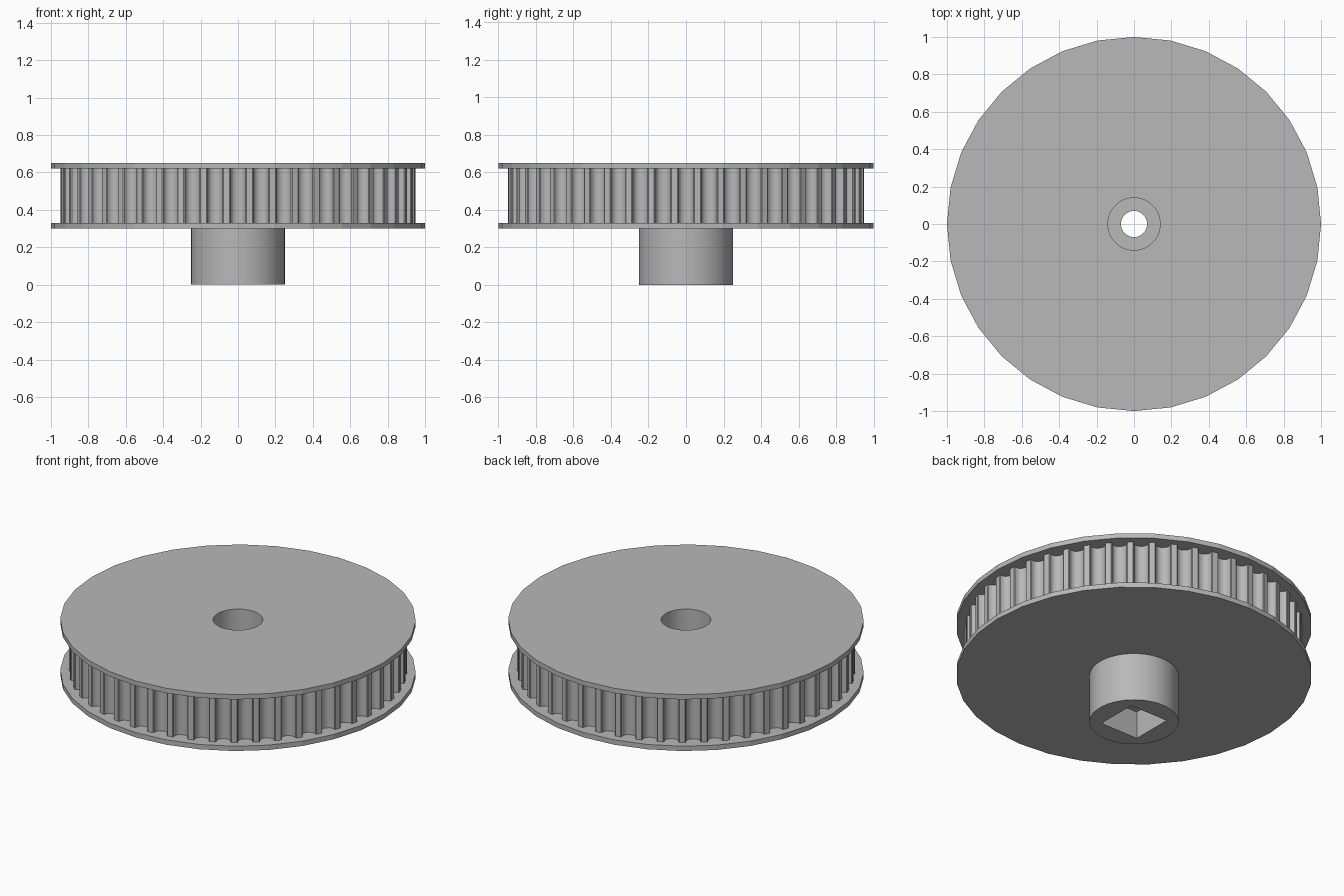
import bpy, bmesh
from math import sin, cos, pi, radians

cube = bpy.data.objects.get("Cube")
if cube:
    bpy.data.objects.remove(cube, do_unlink=True)

TEETH = 48
RIM = 0.95            # tooth tip radius
HUB, BORE, PIN, HALF = 0.25, 0.14, 0.07, 0.13
SOCKET_TOP, BORE_FLOOR = 0.17, 0.30

grey = bpy.data.materials.new("plain_grey")
grey.use_nodes = True
grey.diffuse_color = (0.48, 0.48, 0.48, 1)
grey.node_tree.nodes["Principled BSDF"].inputs["Base Color"].default_value = grey.diffuse_color


def circle(radius, n):
    return [(radius * cos(2 * pi * i / n), radius * sin(2 * pi * i / n)) for i in range(n)]


def prism(name, outline, z0, z1):
    """Extrude a closed flat outline between two heights."""
    bm = bmesh.new()
    face = bm.faces.new([bm.verts.new((x, y, z0)) for x, y in outline])
    top = bmesh.ops.extrude_face_region(bm, geom=[face])["geom"]
    bmesh.ops.translate(bm, vec=(0, 0, z1 - z0),
                        verts=[v for v in top if isinstance(v, bmesh.types.BMVert)])
    bmesh.ops.recalc_face_normals(bm, faces=bm.faces)
    mesh = bpy.data.meshes.new(name)
    bm.to_mesh(mesh)
    bm.free()
    mesh.materials.append(grey)
    obj = bpy.data.objects.new(name, mesh)
    bpy.context.collection.objects.link(obj)
    return obj


def cut(obj, *cutters):
    for cutter in cutters:
        mod = obj.modifiers.new("cut_" + cutter.name, "BOOLEAN")
        mod.operation = "DIFFERENCE"
        mod.solver = "EXACT"
        mod.object = cutter
        cutter.hide_render = True
        cutter.hide_set(True)


def toothed_outline():
    """Rounded grooves centred on every pitch angle, with flat lands between."""
    pts = []
    half, depth, steps = 0.041, 0.048, 10
    for t in range(TEETH):
        a = 2 * pi * t / TEETH
        groove = [(RIM - 0.001, -half - 0.005)]
        for s in range(steps + 1):
            u = pi * s / steps
            groove.append((RIM - 0.005 - (depth - 0.005) * sin(u) ** 0.8, -half * cos(u)))
        groove.append((RIM - 0.001, half + 0.005))
        pts += [(r * cos(a) - w * sin(a), r * sin(a) + w * cos(a)) for r, w in groove]
    return pts


# Pulley body: hub, two flanges and the toothed drum
parts = [
    prism("hub", circle(HUB, 64), 0, 0.31),
    prism("lower_flange", circle(1, 32), 0.30, 0.33),
    prism("toothed_drum", toothed_outline(), 0.33, 0.62),
    prism("upper_flange", circle(1, 32), 0.62, 0.65),
]

# Stepped bore from above, square socket from below
bore = prism("bore_cutter", circle(BORE, 48), BORE_FLOOR, 0.75)
pin = prism("pin_cutter", circle(PIN, 48), 0.05, 0.75)
socket = prism("socket_cutter",
               [(HALF, HALF), (-HALF, HALF), (-HALF, -HALF), (HALF, -HALF)], -0.1, SOCKET_TOP)
cut(parts[0], socket, pin, bore)
for part in parts[1:]:
    cut(part, bore)

# Smooth the round walls, keep edges and flange facets sharp
bpy.ops.object.select_all(action="DESELECT")
for part in (parts[0], parts[2]):
    part.select_set(True)
bpy.context.view_layer.objects.active = parts[0]
bpy.ops.object.shade_smooth_by_angle(angle=radians(30))
